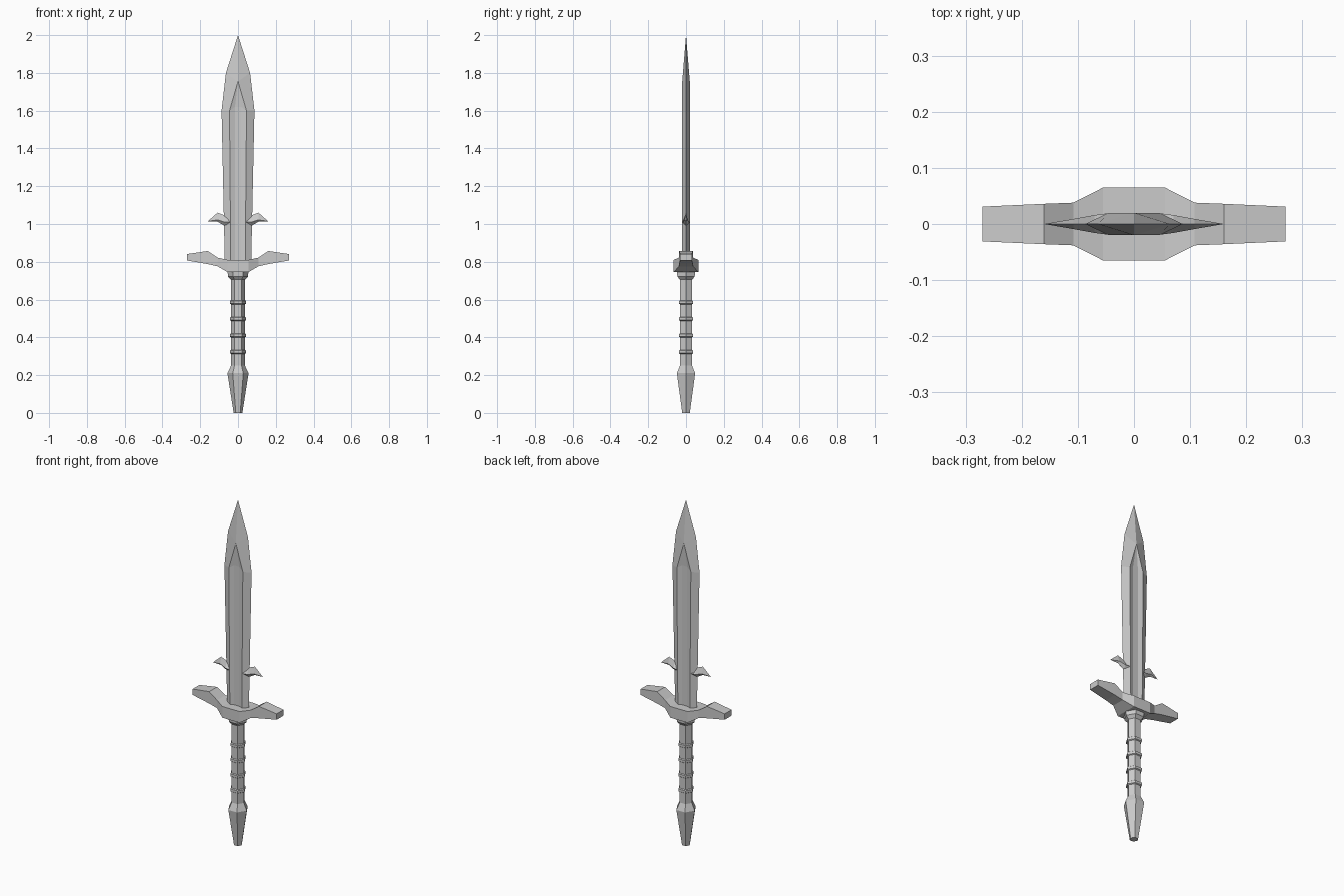
import bpy, bmesh, math

if "Cube" in bpy.data.objects:
    bpy.data.objects.remove(bpy.data.objects["Cube"])


def loft(name, rings):
    """Skin a list of equal-length closed rings, cap the ends, weld collapsed points."""
    bm = bmesh.new()
    loops = [[bm.verts.new(p) for p in ring] for ring in rings]
    n = len(loops[0])
    for a, b in zip(loops, loops[1:]):
        for i in range(n):
            j = (i + 1) % n
            bm.faces.new((a[i], a[j], b[j], b[i]))
    bm.faces.new(loops[0])
    bm.faces.new(loops[-1])
    bmesh.ops.remove_doubles(bm, verts=bm.verts, dist=1e-5)
    bmesh.ops.recalc_face_normals(bm, faces=bm.faces)
    mesh = bpy.data.meshes.new(name)
    bm.to_mesh(mesh)
    bm.free()
    obj = bpy.data.objects.new(name, mesh)
    bpy.context.collection.objects.link(obj)
    return obj


def hex_turned(name, profile):
    """Six-sided turned part from (radius, z) pairs, corners on the x axis."""
    return loft(name, [[(r * math.cos(k * math.pi / 3), r * math.sin(k * math.pi / 3), z)
                        for k in range(6)] for r, z in profile])


def blade_ring(w, ze, r, yr, zr, f, yf, zf):
    """Blade section: cutting edges, bevel ridges and sunken fuller floor."""
    half = [(-w, 0, ze), (-r, -yr, zr), (-f, -yf, zf), (f, -yf, zf), (r, -yr, zr)]
    return half + [(-x, -y, z) for x, y, z in half]


# Blade with a fuller running out to a point below the tip
loft("blade", [
    blade_ring(0.069, 0.76, 0.038, 0.02, 0.76, 0.016, 0.012, 0.76),
    blade_ring(0.087, 1.60, 0.045, 0.02, 1.60, 0.016, 0.012, 1.62),
    blade_ring(0.064, 1.80, 0.0, 0.02, 1.755, 0.0, 0.02, 1.755),
    blade_ring(0.0, 2.0, 0.0, 0.0, 2.0, 0.0, 0.0, 2.0),
])

# Hooked spikes on both blade edges: (x, top, middle, bottom, half depth)
spike = [(0.04, 1.025, 1.01, 0.985, 0.02), (0.07, 1.045, 1.01, 0.99, 0.016),
         (0.108, 1.06, 1.022, 1.012, 0.009), (0.16, 1.014, 1.014, 1.014, 0.0)]
for side, s in (("left", -1), ("right", 1)):
    loft(side + "_spike", [[(s * x, 0, t), (s * x, d, m), (s * x, 0, b), (s * x, -d, m)]
                           for x, t, m, b, d in spike])

# Crossguard with upswept arms: (x, half depth, bottom, top)
arm = [(0.055, 0.065, 0.745, 0.81), (0.108, 0.038, 0.776, 0.822),
       (0.16, 0.036, 0.788, 0.857), (0.27, 0.031, 0.807, 0.841)]
stations = [(-x, d, b, t) for x, d, b, t in reversed(arm)] + arm
loft("crossguard", [[(x, -d, b), (x, d, b), (x, d, t), (x, -d, t)] for x, d, b, t in stations])

# Grip, collar and pommel
hex_turned("grip", [(0.037, 0.23), (0.037, 0.73)])
hex_turned("collar", [(0.037, 0.705), (0.053, 0.722), (0.055, 0.748)])
hex_turned("pommel", [(0.023, 0.0), (0.056, 0.21), (0.037, 0.25)])

# Raised grip rings
for i in range(4):
    z = 0.323 + i * 0.0875
    hex_turned(f"grip_ring_{i + 1}", [(0.035, z - 0.012), (0.043, z - 0.007),
                                      (0.043, z + 0.007), (0.035, z + 0.012)])
